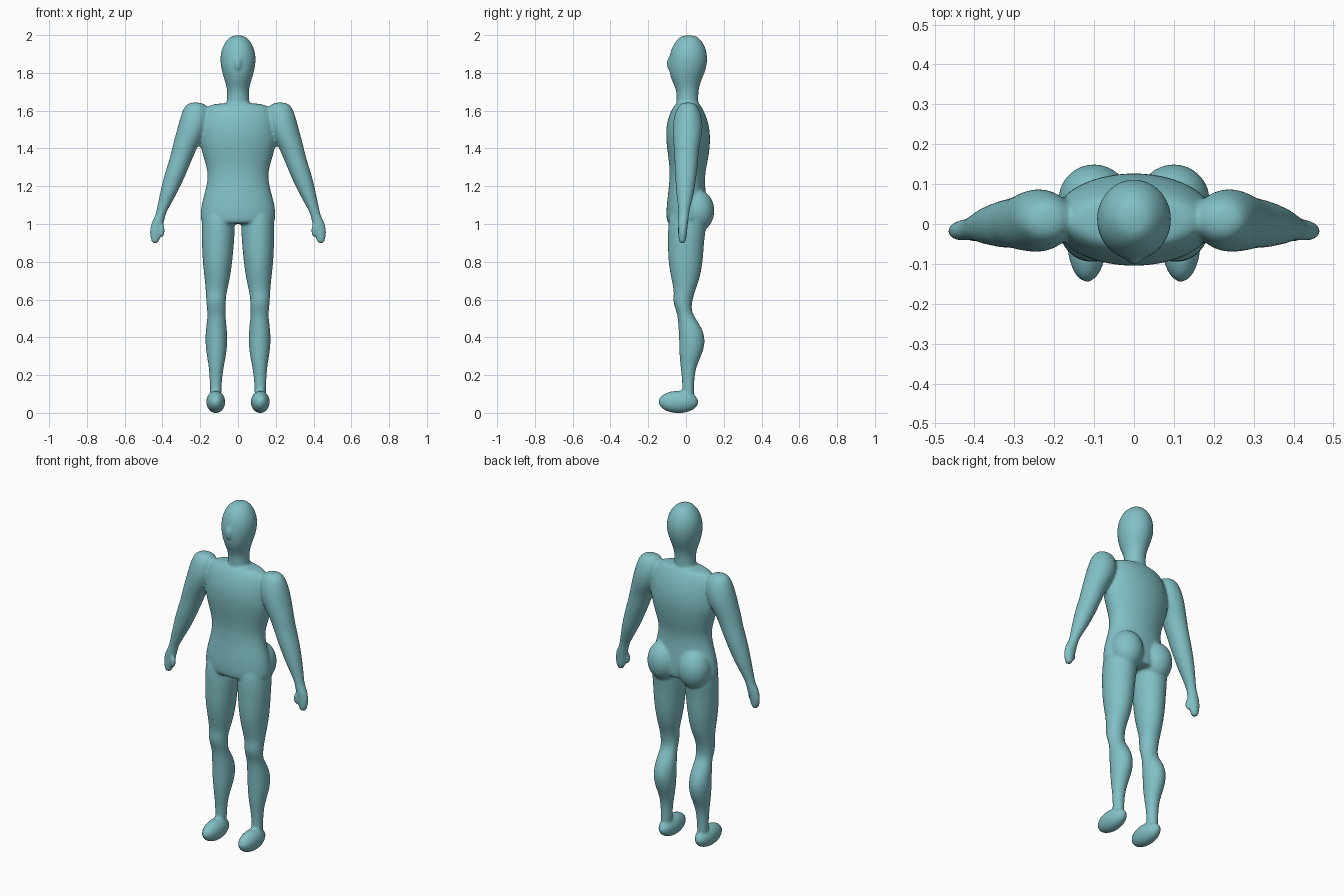
import bpy
import bmesh
from math import cos, sin, tau
from mathutils import Matrix, Vector

# All body measurements below are in hundredths of a unit.
UNIT = 0.01
SIDES = 16
# Makes up for the shrinkage that subdivision causes on a round section.
SWELL = 3 / (2 + cos(tau / SIDES))

cube = bpy.data.objects.get("Cube")
if cube:
    bpy.data.objects.remove(cube, do_unlink=True)


def loft(bm, sections, side=1):
    """Skin a closed tube through oval sections: z, x from, x to, y from, y to."""
    rings = []
    for z, x_from, x_to, y_from, y_to in sections:
        centre_x, centre_y = (x_from + x_to) / 2, (y_from + y_to) / 2
        radius_x = SWELL * (x_to - x_from) / 2
        radius_y = SWELL * (y_to - y_from) / 2
        ring = []
        for i in range(SIDES):
            angle = tau * i / SIDES
            point = Vector((side * (centre_x + radius_x * cos(angle)),
                            centre_y + radius_y * sin(angle), z))
            ring.append(bm.verts.new(point * UNIT))
        rings.append(ring)
    for upper, lower in zip(rings, rings[1:]):
        for i in range(SIDES):
            j = (i + 1) % SIDES
            bm.faces.new((upper[i], upper[j], lower[j], lower[i]))
    bm.faces.new(rings[0])
    bm.faces.new(rings[-1])


def symmetric(profile):
    """Turn centred rows (z, half width, y from, y to) into loft sections."""
    return [(z, -half, half, y_from, y_to) for z, half, y_from, y_to in profile]


def ellipsoid(bm, centre, radii, side=1):
    x, y, z = centre
    place = Matrix.Translation(Vector((side * x, y, z)) * UNIT)
    size = Matrix.Diagonal((*(Vector(radii) * UNIT * SWELL), 1))
    bmesh.ops.create_uvsphere(bm, u_segments=SIDES, v_segments=SIDES,
                              radius=1, matrix=place @ size)


head_and_neck = symmetric([
    (200, 3, -2, 5), (197.5, 6, -5, 8), (193, 8.7, -7.8, 10.6),
    (187, 9.6, -9, 11.5), (181, 8.6, -9, 10.3), (176, 7, -7.6, 8),
    (171, 5.6, -5, 6.5), (166, 5.8, -5, 6.5), (160, 6.5, -5, 6.5),
])

torso = symmetric([
    (164, 9, -5, 7), (163, 16, -6, 7.5), (159, 18.5, -8.5, 10),
    (152, 20, -10.5, 12.3), (145, 20.5, -10.5, 12.8), (140, 19.5, -10, 12.5),
    (133, 17.5, -9, 11.5), (127, 15.8, -8.5, 10), (120, 16.5, -9, 10),
    (112, 19, -10, 11), (105, 20, -10.5, 11.5), (101, 19.6, -10, 11),
    (100, 17, -9, 10),
])

arm_and_hand = [
    (164.5, 19, 26, -2, 4), (161.5, 15, 29, -5, 7), (154, 15, 31.2, -7, 9),
    (147, 17.5, 33, -7, 8.5), (141, 21.5, 34.7, -6.5, 7),
    (135, 24, 36, -6, 6.5), (129, 26.5, 38, -6, 6), (122, 29.5, 40, -5.5, 5),
    (115, 33, 41.5, -5, 4), (108, 37, 43, -4, 2), (104, 38.8, 43.8, -4, 1.5),
    (100, 39.2, 46.3, -4.2, 1), (95, 40.8, 46.8, -4, 0.5),
    (91, 41.5, 46, -4, 0), (89.5, 43, 45, -3, -1),
]

leg = [
    (110, 3, 18, -8, 10), (100, 1.5, 19.2, -9.5, 11),
    (92, 2, 19.2, -9.5, 9.5), (80, 3, 18.7, -9.5, 9),
    (70, 4.5, 17.5, -7.5, 7), (64, 6, 17, -6.2, 4.5),
    (60, 6.5, 16.8, -6.9, 3.5), (56, 6.4, 16.6, -6, 2.8),
    (52, 6.8, 16, -4.5, 3.5), (46, 6, 16.8, -4, 8),
    (39, 5.6, 17.4, -3.6, 10.4), (32, 6, 16.8, -3.5, 9),
    (25, 7.5, 15.5, -3, 5.5), (18, 8.5, 15, -2, 4.3),
    (11, 8.8, 14.8, -2, 4.3), (6, 9, 14.5, -2, 4),
]

bm = bmesh.new()

# Head, nose and trunk
loft(bm, head_and_neck)
ellipsoid(bm, (0, -7.8, 185), (2, 2.5, 4))
loft(bm, torso)

# Paired limbs, thumbs, buttocks and feet
for side in (1, -1):
    loft(bm, arm_and_hand, side)
    ellipsoid(bm, (40.2, -3, 96.5), (1.4, 1.5, 3.4), side)
    loft(bm, leg, side)
    ellipsoid(bm, (10, 6, 107), (9, 9, 11), side)
    ellipsoid(bm, (11.8, -4, 5.8), (5, 10.6, 5.8), side)

bmesh.ops.recalc_face_normals(bm, faces=bm.faces)
mesh = bpy.data.meshes.new("body")
bm.to_mesh(mesh)
bm.free()

body = bpy.data.objects.new("body", mesh)
bpy.context.collection.objects.link(body)

# Fuse the parts into one soft skin
rounding = body.modifiers.new("rounding", "SUBSURF")
rounding.levels = rounding.render_levels = 2
fuse = body.modifiers.new("fuse", "REMESH")
fuse.mode = "VOXEL"
fuse.voxel_size = 0.008
fuse.use_smooth_shade = True
soften = body.modifiers.new("soften", "SMOOTH")
soften.factor = 0.5
soften.iterations = 5

# Teal skin
teal = bpy.data.materials.new("teal")
teal.use_nodes = True
colour = (0.22, 0.53, 0.56, 1)
teal.diffuse_color = colour
shader = next(n for n in teal.node_tree.nodes if n.type == "BSDF_PRINCIPLED")
shader.inputs["Base Color"].default_value = colour
shader.inputs["Roughness"].default_value = 0.6
mesh.materials.append(teal)
for face in mesh.polygons:
    face.use_smooth = True
